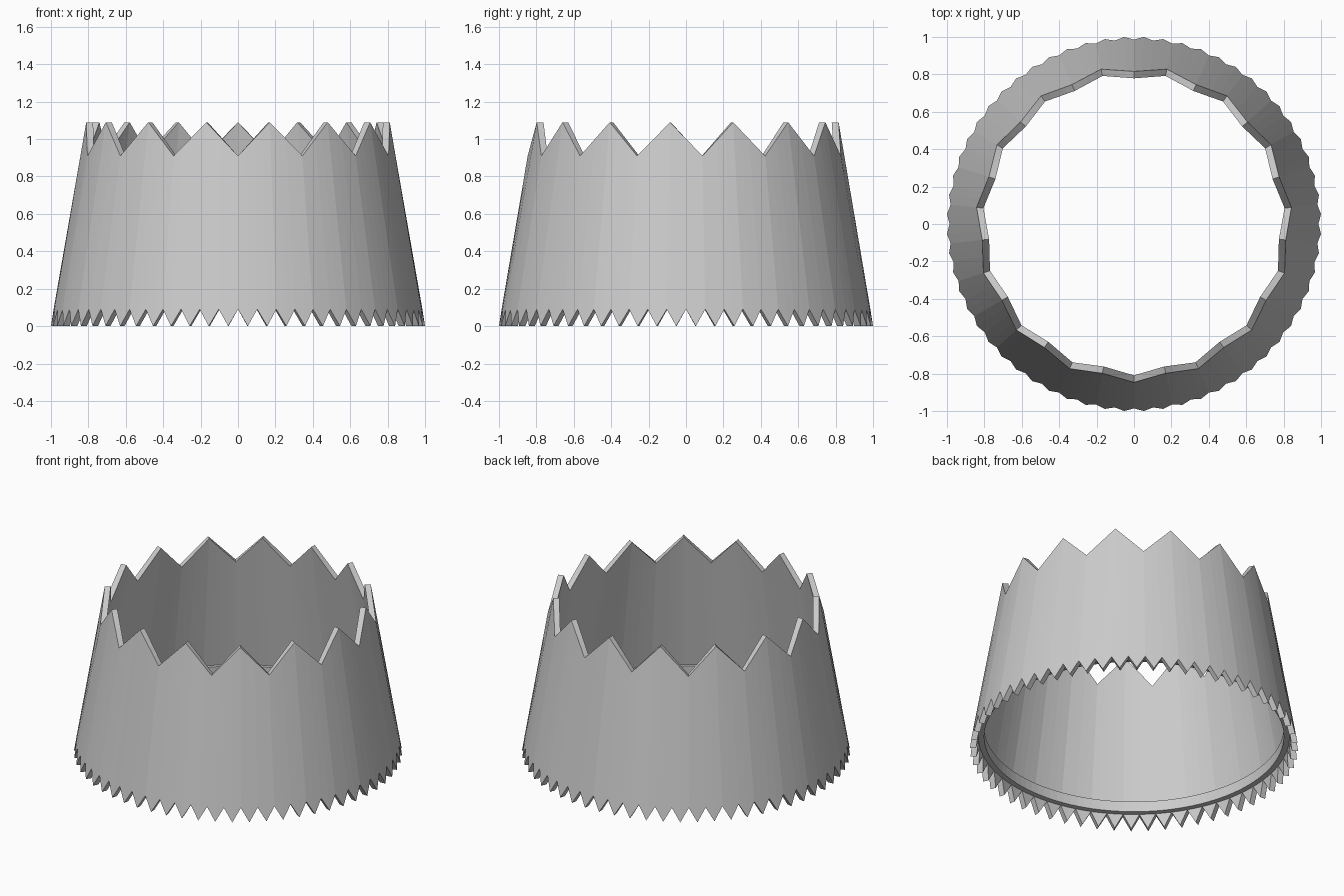
import bpy, bmesh, math

if "Cube" in bpy.data.objects:
    bpy.data.objects.remove(bpy.data.objects["Cube"])

N = 120                      # columns around the ring, 3 degrees each
R0, SLOPE, THICK = 1.0012, 0.17, 0.037

grey = bpy.data.materials.new("plain_grey")
grey.diffuse_color = (0.6, 0.6, 0.6, 1)
grey.use_nodes = True
grey.node_tree.nodes["Principled BSDF"].inputs["Base Color"].default_value = grey.diffuse_color


def polar(r, i, z):
    a = math.radians(-90 + 360 / N * i)
    return (r * math.cos(a), r * math.sin(a), z)


def ring_body(name, loops):
    """Bridge closed loops of points, last loop back to the first."""
    bm = bmesh.new()
    rows = [[bm.verts.new(p) for p in loop] for loop in loops]
    for a, b in zip(rows, rows[1:] + rows[:1]):
        for i in range(N):
            j = (i + 1) % N
            bm.faces.new((a[i], a[j], b[j], b[i]))
    bmesh.ops.recalc_face_normals(bm, faces=bm.faces)
    me = bpy.data.meshes.new(name)
    bm.to_mesh(me)
    bm.free()
    me.materials.append(grey)
    ob = bpy.data.objects.new(name, me)
    bpy.context.collection.objects.link(ob)
    return ob


def wall_radius(z, inset):
    return R0 - SLOPE * z - inset


def bottom_loop(inset):
    # 60 fine teeth: notch on even columns, tip on odd ones
    pts = []
    for i in range(N):
        z = 0.09 if i % 2 == 0 else 0.0
        pts.append(polar(wall_radius(z, inset), i, z))
    return pts


def top_loop(inset):
    # 15 large points: straight edges between valleys and peaks
    def corner(k):
        z = 0.91 if k % 2 == 0 else 1.09
        return polar(wall_radius(z, inset), 4 * k, z)
    pts = []
    for i in range(N):
        k, t = i // 4, (i % 4) / 4
        pts.append([p + (q - p) * t for p, q in zip(corner(k), corner(k + 1))])
    return pts


# Tapered wall with toothed rims
ring_body("toothed_wall", [bottom_loop(0), top_loop(0),
                           top_loop(THICK), bottom_loop(THICK)])

# Inner lip just above the fine teeth
lip = [(0.914, 0.09), (0.96, 0.09), (0.95, 0.16), (0.914, 0.16)]
ring_body("inner_lip", [[polar(r, i, z) for i in range(N)] for r, z in lip])
